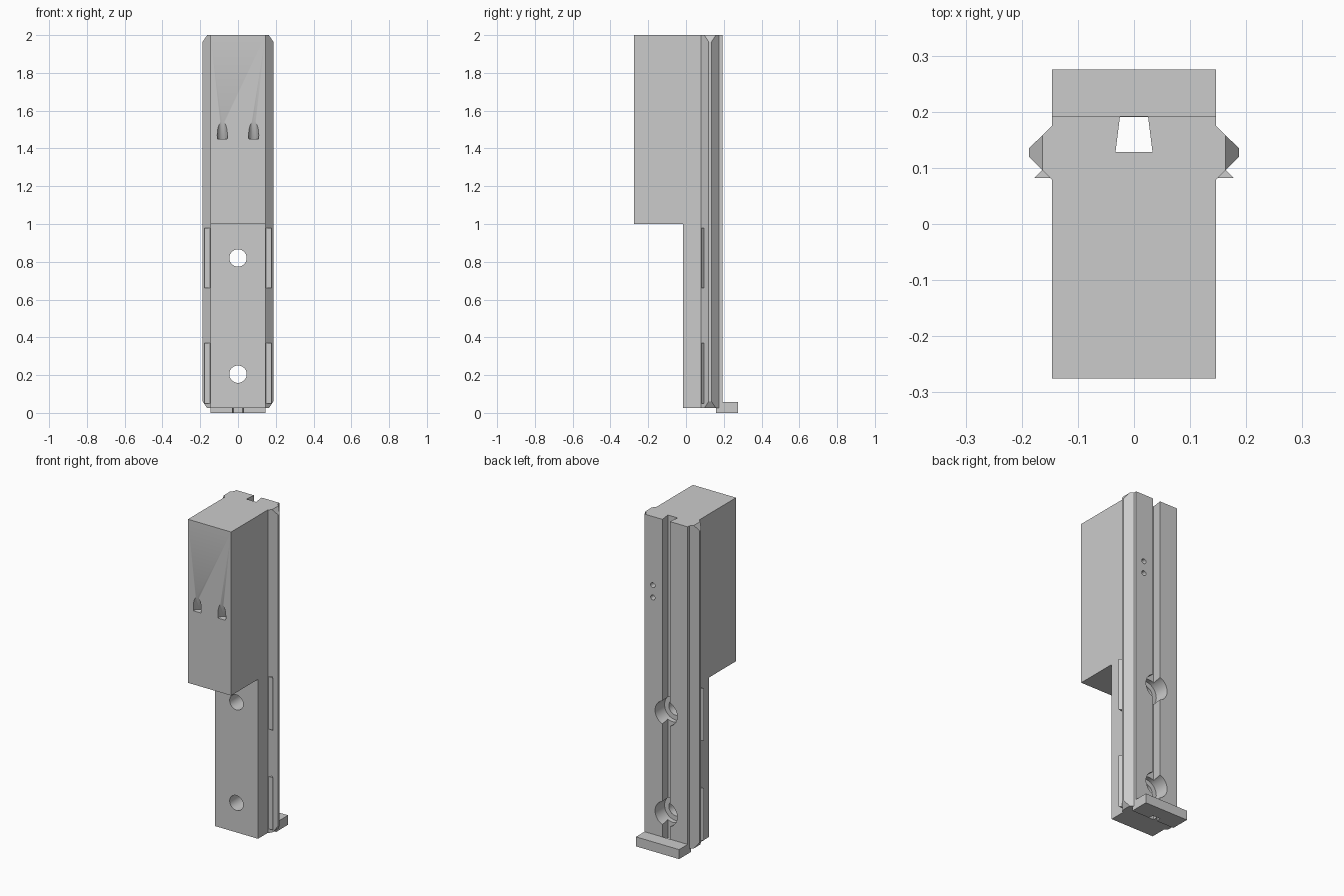
import bpy, bmesh, math
from mathutils import Vector, Matrix

cube = bpy.data.objects.get("Cube")
if cube:
    bpy.data.objects.remove(cube, do_unlink=True)

grey = bpy.data.materials.new("plain grey")
grey.use_nodes = True
grey.diffuse_color = (0.6, 0.6, 0.6, 1)
grey.node_tree.nodes["Principled BSDF"].inputs["Base Color"].default_value = (0.6, 0.6, 0.6, 1)


def prism(name, points, extrude):
    """Closed solid: a flat outline swept along a vector."""
    bm = bmesh.new()
    face = bm.faces.new([bm.verts.new(p) for p in points])
    swept = bmesh.ops.extrude_face_region(bm, geom=[face])["geom"]
    moved = [v for v in swept if isinstance(v, bmesh.types.BMVert)]
    bmesh.ops.translate(bm, verts=moved, vec=Vector(extrude))
    bmesh.ops.recalc_face_normals(bm, faces=bm.faces)
    return finish(name, bm)


def finish(name, bm):
    mesh = bpy.data.meshes.new(name)
    bm.to_mesh(mesh)
    bm.free()
    mesh.materials.append(grey)
    obj = bpy.data.objects.new(name, mesh)
    bpy.context.collection.objects.link(obj)
    return obj


def box(name, low, high):
    x, y, z = low
    X, Y, Z = high
    return prism(name, [(x, y, z), (X, y, z), (X, Y, z), (x, Y, z)], (0, 0, Z - z))


def rod(name, start, end, radius):
    a, b = Vector(start), Vector(end)
    turn = (b - a).to_track_quat("Z", "Y").to_matrix().to_4x4()
    bm = bmesh.new()
    bmesh.ops.create_cone(bm, cap_ends=True, segments=40, radius1=radius, radius2=radius,
                          depth=(b - a).length,
                          matrix=Matrix.Translation((a + b) / 2) @ turn)
    return finish(name, bm)


def cut(target, cutter):
    cutter.hide_render = True
    mod = target.modifiers.new("cut", "BOOLEAN")
    mod.operation = "DIFFERENCE"
    mod.solver = "EXACT"
    mod.object = cutter
    bpy.ops.object.select_all(action="DESELECT")
    bpy.context.view_layer.objects.active = target
    target.select_set(True)
    bpy.ops.object.modifier_apply(modifier=mod.name)
    bpy.data.objects.remove(cutter, do_unlink=True)


WIDTH, FRONT, BACK, BASE, TOP = 0.146, -0.275, 0.192, 0.025, 2.0

# Body: half outline with side rail and tapered back slot, mirrored
half = [(WIDTH, FRONT), (WIDTH, 0.079), (0.187, 0.12), (0.187, 0.135),
        (WIDTH, 0.175), (WIDTH, BACK), (0.025, BACK), (0.033, 0.128)]
outline = half + [(-x, y) for x, y in reversed(half)]
body = prism("body", [(x, y, BASE) for x, y in outline], (0, 0, TOP - BASE))

# Step under the deep upper block
cut(body, box("step_cutter", (-0.3, -0.4, -0.1), (0.3, -0.015, 1.0)))

# Bevelled rail ends
bevel = [(0.157, 2.009), (0.193, 1.956), (0.22, 2.02)]
for side in (1, -1):
    for flip in (False, True):
        pts = [(side * x, 0.05, TOP + BASE - z if flip else z) for x, z in bevel]
        cut(body, prism("bevel_cutter", pts, (0, 0.15, 0)))

# Screw holes with counterbores at the back
for z in (0.205, 0.82):
    cut(body, rod("hole_cutter", (0, -0.1, z), (0, 0.3, z), 0.046))
    cut(body, rod("counterbore_cutter", (0, 0.1, z), (0, 0.3, z), 0.075))

# Slanted pockets in the front face, flat at the bottom
for x in (-0.083, 0.083):
    pocket = rod("pocket_cutter", (x, FRONT + 0.04, 1.37), (x, FRONT - 0.06, 1.62), 0.027)
    cut(pocket, box("pocket_floor", (x - 0.1, -0.5, 1.2), (x + 0.1, 0, 1.45)))
    cut(body, pocket)

# Two small holes in the back
for z in (1.505, 1.58):
    cut(body, rod("small_hole_cutter", (0.09, 0.14, z), (0.09, 0.25, z), 0.015))

bpy.ops.object.select_all(action="DESELECT")
bpy.context.view_layer.objects.active = body
body.select_set(True)
bpy.ops.object.shade_smooth_by_angle(angle=math.radians(30))

# Slim pads on the front slope of each rail
for side, label in ((1, "left"), (-1, "right")):
    for z, level in ((0.05, "lower"), (0.66, "upper")):
        tri = [(0.148, 0.082), (0.178, 0.082), (0.163, 0.097)]
        prism(f"{label}_{level}_pad", [(side * x, y, z) for x, y in tri], (0, 0, 0.32))

# Foot: notched plate under the body with a raised lip behind it
foot_half = [(WIDTH, 0.275), (WIDTH, 0.16), (0.03, 0.16), (0.025, 0.191)]
foot_outline = foot_half + [(-x, y) for x, y in reversed(foot_half)]
foot = prism("foot", [(x, y, 0) for x, y in foot_outline], (0, 0, 0.058))
cut(foot, box("lip_cutter", (-0.3, 0.1, BASE), (0.3, BACK, 0.2)))
